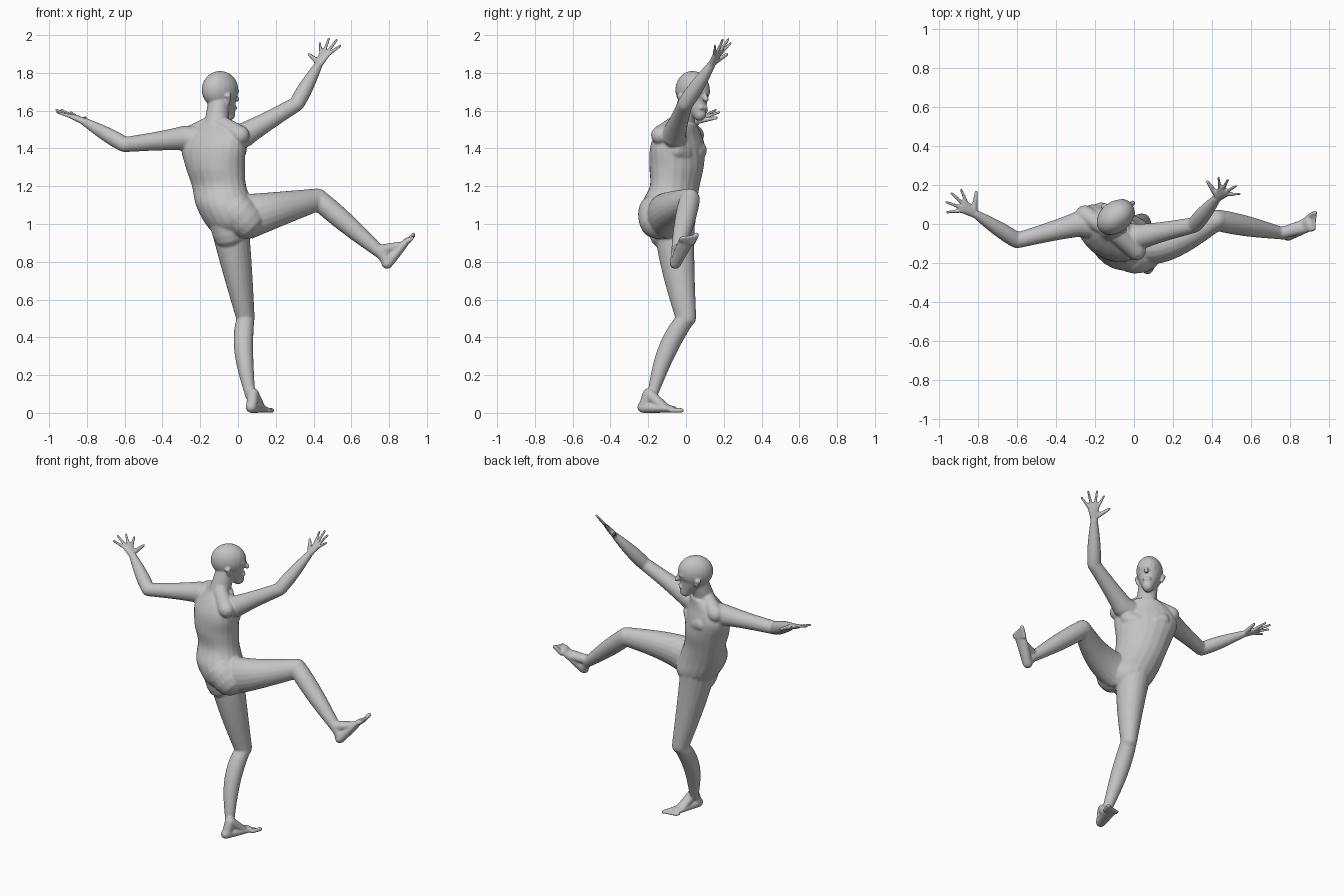
import bpy, bmesh, math
from mathutils import Vector, Matrix

cube = bpy.data.objects.get("Cube")
if cube:
    bpy.data.objects.remove(cube)

clay = bpy.data.materials.new("clay_grey")
clay.use_nodes = True
grey = (.55, .55, .55, 1)
clay.diffuse_color = grey
clay.node_tree.nodes["Principled BSDF"].inputs["Base Color"].default_value = grey

bm = bmesh.new()
SIDES = 20
ACROSS = Vector((1, 0, 0))
DEPTHWISE = Vector((0, 1, 0))
UP = Vector((0, 0, 1))


def loft(sections):
    """Closed skin over elliptical sections, each a centre and two half-axes."""
    rings = []
    for centre, u, v in sections:
        angles = [math.tau * j / SIDES for j in range(SIDES)]
        rings.append([bm.verts.new(centre + u * math.cos(a) + v * math.sin(a)) for a in angles])
    for low, high in zip(rings, rings[1:]):
        for j in range(SIDES):
            k = (j + 1) % SIDES
            bm.faces.new((low[j], low[k], high[k], high[j]))
    bm.faces.new(rings[0][::-1])
    bm.faces.new(rings[-1])


def segment(start, end, r_start, r_end, side=ACROSS, swell=0, depth=(1, 1), bow=(0, 0, 0), frame=Matrix()):
    """Round-ended, tapering limb; it swells by a sine and bows off its axis."""
    start, end = frame @ Vector(start), frame @ Vector(end)
    side, bow = frame.to_3x3() @ Vector(side), Vector(bow)
    axis = (end - start).normalized()
    u = (side - axis * side.dot(axis)).normalized()
    v = axis.cross(u)
    body, steps = [], 14
    for i in range(steps + 1):
        t = i / steps
        wave = math.sin(math.pi * t ** .8)
        r = r_start + (r_end - r_start) * t + swell * wave
        d = r * (depth[0] + (depth[1] - depth[0]) * t)
        body.append((start.lerp(end, t) + bow * wave, u * r, v * d))

    def cap(section, direction):
        centre, a, b = section
        reach = direction * min(a.length, b.length)
        turns = [math.pi / 2 * f for f in (.3, .6, .85)]
        return [(centre + reach * math.sin(q), a * math.cos(q), b * math.cos(q)) for q in turns]

    loft(cap(body[0], -axis)[::-1] + body + cap(body[-1], axis))


def ball(centre, radii, frame=Matrix()):
    bmesh.ops.create_uvsphere(bm, u_segments=SIDES, v_segments=SIDES, radius=1,
                              matrix=frame @ Matrix.Translation(centre) @ Matrix.Diagonal((*radii, 1)))


def make_frame(origin, forward, up=UP):
    """Local axes: x to the right, y forward, z up."""
    y, z = Vector(forward).normalized(), Vector(up)
    z = (z - y * z.dot(y)).normalized()
    frame = Matrix((y.cross(z), y, z)).transposed().to_4x4()
    frame.translation = origin
    return frame


def foot(frame, inner):
    segment((0, -.03, .03), (0, .14, .02), .03, .042, depth=(1, .4), frame=frame)
    segment((0, 0, .1), (0, .1, .025), .03, .036, depth=(1.1, .6), frame=frame)
    segment((0, 0, .1), (0, -.02, .04), .03, .03, frame=frame)
    for i in range(5):
        x, r = inner * (.036 - i * .018), .009 if i else .013
        segment((x, .14, r), (x, .2 - i * .01, r), r, r, frame=frame)


def hand(wrist, forward, thumb_side):
    """Flat palm with four fanned fingers and a thumb."""
    forward, side = Vector(forward).normalized(), Vector(thumb_side)
    side = (side - forward * side.dot(forward)).normalized()

    def reach(angle, length):
        return wrist + (forward * math.cos(angle) + side * math.sin(angle)) * length

    knuckles = reach(0, .085)
    segment(wrist, knuckles, .022, .038, side, depth=(.8, .32))
    for i in range(4):
        place = 1.5 - i
        tip = reach(place * .3, .18 - place * place * .01)
        segment(knuckles + side * place * .02, tip, .0105, .0075, side)
    segment(reach(.7, .03), reach(1, .115), .016, .009, side)


# torso: centre x, centre y, height, half-width, half-depth
torso = [(-.02, -.07, .92, .08, .08), (-.03, -.09, 1, .145, .135), (-.07, -.09, 1.1, .16, .14),
         (-.1, -.06, 1.2, .155, .12), (-.12, -.05, 1.3, .17, .13), (-.13, -.045, 1.4, .19, .12),
         (-.12, -.04, 1.47, .17, .095), (-.11, -.02, 1.53, .09, .07)]
chest = make_frame((-.12, -.045, 1.37), (.57, .82, 0))
chest_right, chest_front = chest.col[0].xyz, chest.col[1].xyz
sections, steps = [], 5
for i in range(len(torso) - 1):
    # smooth curve through neighbouring rows
    before, here, there, after = (torso[max(0, min(i + k, len(torso) - 1))] for k in (-1, 0, 1, 2))
    for t in (s / steps for s in range(steps + 1)):
        x, y, z, wide, deep = (b + t / 2 * (c - a + t * (2 * a - 5 * b + 4 * c - d + t * (3 * (b - c) + d - a)))
                               for a, b, c, d in zip(before, here, there, after))
        if s_first := (t > 0 or i == 0):
            sections.append((Vector((x, y, z)), chest_right * wide, chest_front * deep))
loft(sections)

# chest muscles and shoulder slopes
for s in (-1, 1):
    segment((s * .05, .07, 0), (s * .1, .06, .02), .05, .05, UP, frame=chest)
    segment((s * .03, .01, .16), (s * .16, 0, .1), .045, .05, UP, frame=chest)

# seat
segment((-.07, -.12, 1.04), (-.05, -.11, .95), .09, .085)
segment((0, -.155, 1.06), (.04, -.15, 1.02), .1, .1)

# neck and head
segment((-.12, -.03, 1.5), (-.1, .015, 1.65), .065, .056)
skull = make_frame((-.095, .035, 0), (.78, .63, 0))
ball((0, 0, 1.71), (.08, .107, .1), skull)
segment((0, .015, 1.67), (0, .06, 1.58), .07, .034, depth=(1.25, 1.1), frame=skull)
# nose, lips, brows and ears
segment((0, .1, 1.69), (0, .113, 1.66), .009, .015, frame=skull)
segment((-.018, .094, 1.615), (.018, .094, 1.615), .009, .009, UP, frame=skull)
for s in (-1, 1):
    segment((s * .014, .098, 1.7), (s * .045, .084, 1.7), .01, .009, UP, frame=skull)
    segment((s * .074, 0, 1.64), (s * .086, -.01, 1.68), .008, .009, depth=(1.2, 2), frame=skull)

# left arm, held out
shoulder, elbow, wrist = Vector((-.28, 0, 1.455)), Vector((-.6, -.085, 1.42)), Vector((-.81, .05, 1.54))
segment((-.18, 0, 1.44), shoulder, .08, .066, UP)
segment(shoulder, elbow, .066, .04, UP, swell=-.004)
segment(elbow, wrist, .04, .022, UP, swell=.007)
hand(wrist, (-.13, .08, .06), (.07, .115, 0))

# right arm, raised
shoulder, elbow, wrist = Vector((.03, -.065, 1.47)), Vector((.31, -.005, 1.635)), Vector((.425, .133, 1.84))
segment((-.04, -.07, 1.45), shoulder, .075, .066, UP)
segment(shoulder, elbow, .066, .04, UP, swell=-.004)
segment(elbow, wrist, .04, .022, UP, swell=.007)
hand(wrist, (.07, .07, .125), (-.09, .085, .03))

# left leg, standing
hip, knee, ankle = Vector((-.045, -.06, 1)), Vector((.04, 0, .5)), Vector((.065, -.18, .09))
facing = (.95, -.3, 0)
segment(hip, knee, .1, .048, facing, swell=.003, depth=(1.1, 1.15), bow=(0, -.01, 0))
segment(knee, ankle, .048, .027, facing, swell=.011, bow=(-.02, -.025, 0))
foot(make_frame((.08, -.2, 0), (.33, .94, 0)), 1)

# right leg, kicking
hip, knee, ankle = Vector((.05, -.11, 1.04)), Vector((.425, .02, 1.13)), Vector((.77, -.05, .835))
segment(hip, knee, .1, .054, DEPTHWISE, depth=(1.2, 1.1), bow=(0, -.035, 0))
segment(knee, ankle, .054, .03, DEPTHWISE, swell=.009)
foot(make_frame((.83, -.045, .795), (.145, .085, .185), (-.7, 0, .7)), -1)

# fuse the parts into one smooth skin
bmesh.ops.recalc_face_normals(bm, faces=bm.faces)
mesh = bpy.data.meshes.new("body")
bm.to_mesh(mesh)
bm.free()
mesh.materials.append(clay)
body = bpy.data.objects.new("body", mesh)
bpy.context.collection.objects.link(body)
fuse = body.modifiers.new("fuse", 'REMESH')
fuse.mode = 'VOXEL'
fuse.voxel_size = .006
fuse.use_smooth_shade = True
soften = body.modifiers.new("soften", 'SMOOTH')
soften.factor = .5
soften.iterations = 6
